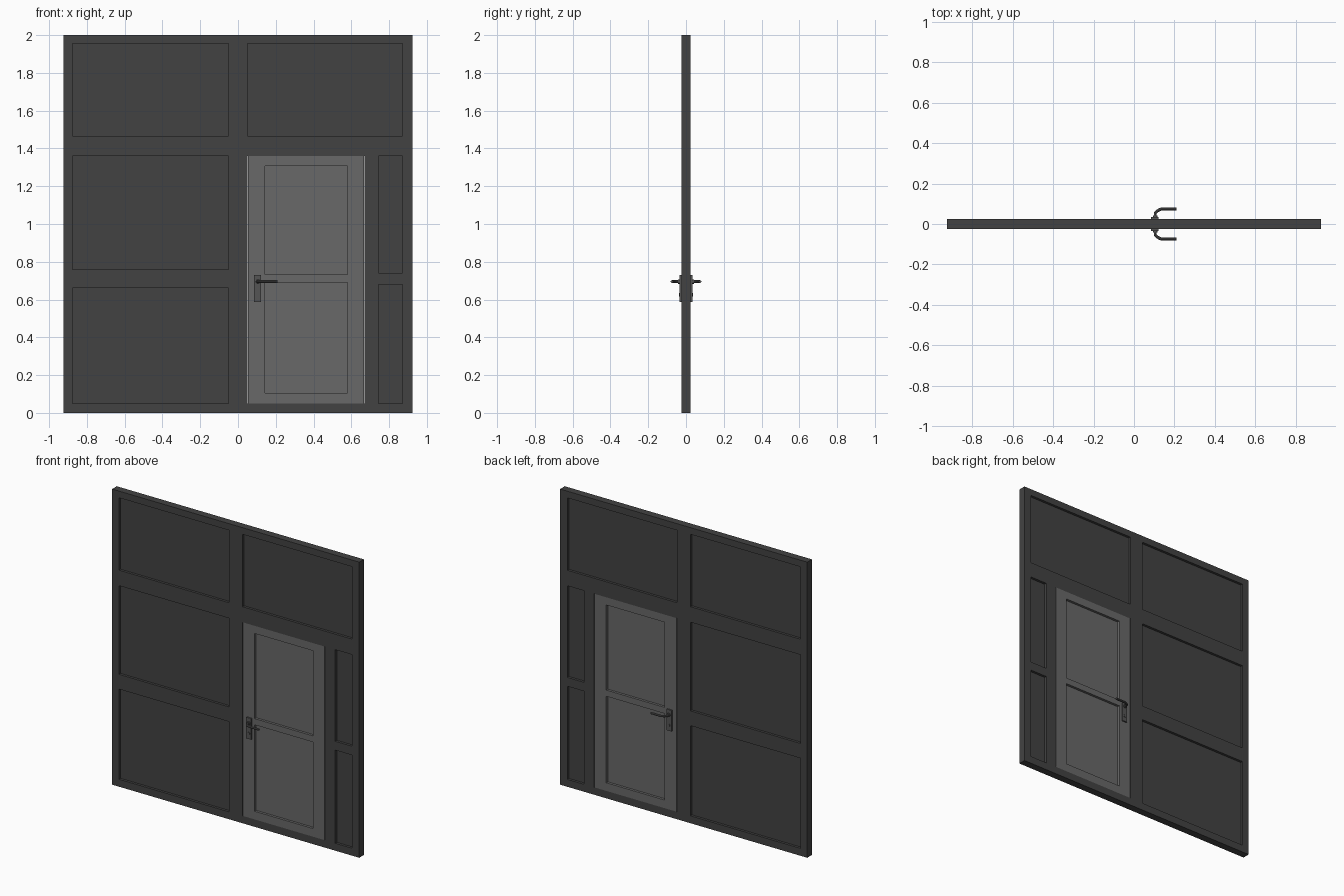
import bpy, bmesh
from math import radians, pi
from mathutils import Matrix, Vector

if "Cube" in bpy.data.objects:
    bpy.data.objects.remove(bpy.data.objects["Cube"])

T = 0.025  # half thickness of wall and door


def material(name, v):
    m = bpy.data.materials.new(name)
    m.diffuse_color = (v, v, v, 1)
    m.use_nodes = True
    m.node_tree.nodes["Principled BSDF"].inputs["Base Color"].default_value = m.diffuse_color
    return m


DARK = material("dark_grey", 0.055)
LIGHT = material("mid_grey", 0.14)
METAL = material("handle_grey", 0.09)


def finish(bm, name, mat):
    bmesh.ops.recalc_face_normals(bm, faces=bm.faces)
    me = bpy.data.meshes.new(name)
    bm.to_mesh(me)
    bm.free()
    ob = bpy.data.objects.new(name, me)
    bpy.context.collection.objects.link(ob)
    me.materials.append(mat)
    return ob


def box(name, x0, x1, y0, y1, z0, z1, mat):
    bm = bmesh.new()
    size = Matrix.Diagonal((x1 - x0, y1 - y0, z1 - z0, 1))
    pos = Matrix.Translation(((x0 + x1) / 2, (y0 + y1) / 2, (z0 + z1) / 2))
    bmesh.ops.create_cube(bm, size=1, matrix=pos @ size)
    return finish(bm, name, mat)


def slab_with_holes(name, outer, holes, mat):
    """Flat slab in the xz plane with rectangular through-openings."""
    xs = sorted({v for r in [outer] + holes for v in r[:2]})
    zs = sorted({v for r in [outer] + holes for v in r[2:]})
    bm = bmesh.new()
    for x0, x1 in zip(xs, xs[1:]):
        for z0, z1 in zip(zs, zs[1:]):
            cx, cz = (x0 + x1) / 2, (z0 + z1) / 2
            if any(h[0] < cx < h[1] and h[2] < cz < h[3] for h in holes):
                continue
            bm.faces.new([bm.verts.new((x, -T, z)) for x, z in
                          ((x0, z0), (x1, z0), (x1, z1), (x0, z1))])
    bmesh.ops.remove_doubles(bm, verts=bm.verts, dist=1e-5)
    ext = bmesh.ops.extrude_face_region(bm, geom=bm.faces[:], use_keep_orig=True)
    verts = [g for g in ext["geom"] if isinstance(g, bmesh.types.BMVert)]
    bmesh.ops.translate(bm, verts=verts, vec=(0, 2 * T, 0))
    return finish(bm, name, mat)


def mirror_y(ob):
    ob.modifiers.new("both_sides", 'MIRROR').use_axis = (False, True, False)


def panels(prefix, rects, mat):
    for i, (x0, x1, z0, z1) in enumerate(rects):
        box(f"{prefix}_{i + 1}", x0, x1, -0.008, 0.008, z0, z1, mat)


# Wall frame with its recessed panels
wall_panels = [(-0.875, -0.05, 0.05, 0.66), (-0.875, -0.05, 0.76, 1.36),
               (-0.875, -0.05, 1.465, 1.955), (0.05, 0.87, 1.465, 1.955),
               (0.745, 0.87, 0.05, 0.68), (0.745, 0.87, 0.74, 1.36)]
doorway = (0.05, 0.67, 0.05, 1.36)
slab_with_holes("wall_frame", (-0.925, 0.925, 0, 2), wall_panels + [doorway], DARK)
panels("wall_panel", wall_panels, DARK)

# Door leaf with two recessed panels and a thin gap at each side
door_panels = [(0.142, 0.58, 0.105, 0.69), (0.142, 0.58, 0.732, 1.308)]
slab_with_holes("door_leaf", (0.054, 0.666, 0.05, 1.36), door_panels, LIGHT)
panels("door_panel", door_panels, LIGHT)

# Handle backplate on both faces
mirror_y(box("handle_backplate", 0.085, 0.122, -0.034, -T, 0.587, 0.73, METAL))


def round_boss(name, x, z, r, y0, y1):
    bm = bmesh.new()
    bmesh.ops.create_cone(bm, cap_ends=True, segments=20, radius1=r, radius2=r,
                          depth=abs(y1 - y0),
                          matrix=Matrix.Translation((x, (y0 + y1) / 2, z))
                          @ Matrix.Rotation(pi / 2, 4, 'X'))
    ob = finish(bm, name, METAL)
    mirror_y(ob)
    return ob


collar = round_boss("lever_collar", 0.105, 0.695, 0.012, -0.042, -0.03)
lock = round_boss("lock_cylinder", 0.104, 0.625, 0.009, -0.038, -0.03)

# Bent lever on both faces
cu = bpy.data.curves.new("lever", 'CURVE')
cu.dimensions = '3D'
cu.bevel_depth = 0.0075
cu.bevel_resolution = 2
cu.use_fill_caps = True
path = [(0.105, -0.03), (0.105, -0.053), (0.112, -0.062), (0.128, -0.072),
        (0.138, -0.0745), (0.21, -0.0745)]
sp = cu.splines.new('POLY')
sp.points.add(len(path) - 1)
for p, (x, y) in zip(sp.points, path):
    p.co = (x, y, 0.695, 1)
lever = bpy.data.objects.new("lever", cu)
bpy.context.collection.objects.link(lever)
bpy.ops.object.select_all(action='DESELECT')
lever.select_set(True)
bpy.context.view_layer.objects.active = lever
bpy.ops.object.convert(target='MESH')
lever = bpy.context.view_layer.objects.active
lever.data.materials.append(METAL)
mirror_y(lever)
for ob in (lever, collar, lock):
    ob.select_set(True)
bpy.ops.object.shade_smooth_by_angle(angle=radians(40))
